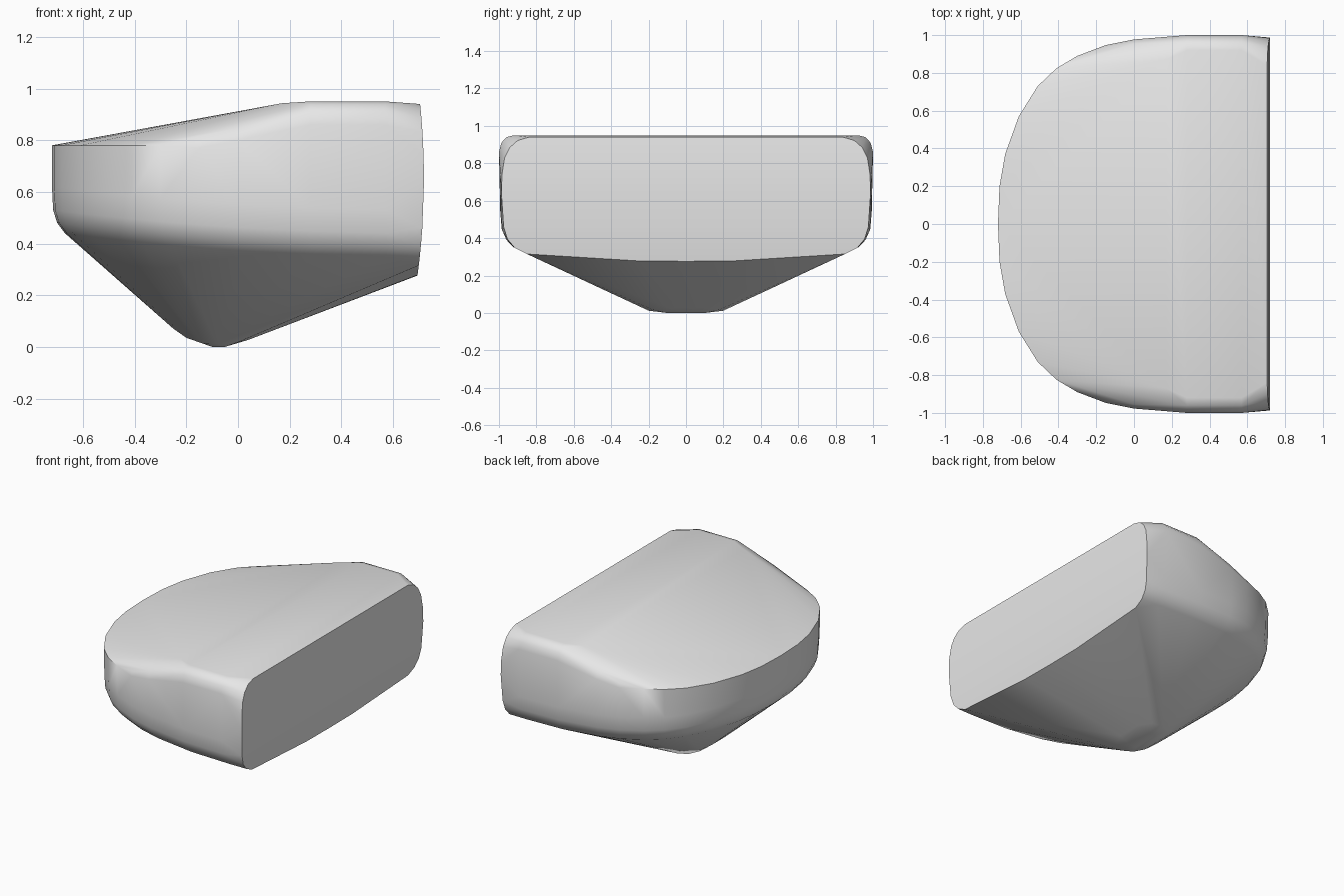
import bpy, bmesh, math

cube = bpy.data.objects.get("Cube")
if cube:
    bpy.data.objects.remove(cube)

grey = bpy.data.materials.new("light_grey")
grey.use_nodes = True
grey.diffuse_color = (0.8, 0.8, 0.8, 1)
grey.node_tree.nodes["Principled BSDF"].inputs["Base Color"].default_value = (0.8, 0.8, 0.8, 1)

points = []


def add(x, y, z):
    """Add a point and its mirror image across y."""
    points.append((x, y, z))
    if y > 0:
        points.append((x, -y, z))


# Half plan outline of the rounded wall: x, y
outline = [(-.72, 0), (-.712, .2), (-.682, .37), (-.61, .57), (-.51, .73), (-.41, .825),
           (-.3, .89), (-.15, .947), (0, .977), (.28, 1), (.57, .997)]
# Lower wall rings: x scale, y scale, height
rings = [(1, .993, .62), (.997, .985, .53), (.986, .963, .48), (.965, .925, .44)]
for x, y in outline:
    drop = .09 * (1 - ((x - .7) / 1.42) ** 2)
    for sx, sy, z in rings:
        add(.7 - (.7 - x) * sx, y * sy, z - drop)
    if x < -.25:
        add(x, y, .78)          # sharp upper rim

# Softened shoulder where the rim rises to the flat top
for p in [(-.15, .947, .77), (-.15, .935, .795), (0, .977, .8), (0, .955, .847)]:
    add(*p)
for x in (.28, .57):
    for y, z in [(.92, .95), (.96, .94), (.987, .91), (1, .86)]:
        add(x, y, z)
add(.17, .87, .943)

# Slightly bowed end face: half outline y, z
end = [(.84, .94), (.9, .922), (.942, .885), (.97, .83), (.984, .74), (.987, .64), (.975, .46),
       (.955, .395), (.915, .347), (.85, .315), (.25, .278), (0, .276)]
for y, z in end:
    add(.72 - .18 * (z - .65) ** 2, y, z)

# Rounded tip of the underside: x, half width, z
for p in [(-.25, .07, .07), (-.2, .13, .035), (-.14, .17, .014), (-.08, .2, .012),
          (-.1, .1, 0), (-.05, .1, 0), (0, .18, .018), (.04, .09, .027)]:
    add(*p)

# Skin the sections into one closed shell
bm = bmesh.new()
for p in points:
    bm.verts.new(p)
hull = bmesh.ops.convex_hull(bm, input=bm.verts[:])
loose = {v for v in hull["geom_interior"] + hull["geom_unused"]
         if isinstance(v, bmesh.types.BMVert)}
bmesh.ops.delete(bm, geom=list(loose), context="VERTS")
bmesh.ops.recalc_face_normals(bm, faces=bm.faces[:])

mesh = bpy.data.meshes.new("rounded_shell")
bm.to_mesh(mesh)
bm.free()
mesh.materials.append(grey)
shell = bpy.data.objects.new("rounded_shell", mesh)
bpy.context.collection.objects.link(shell)

bpy.ops.object.select_all(action="DESELECT")
shell.select_set(True)
bpy.context.view_layer.objects.active = shell
bpy.ops.object.shade_smooth_by_angle(angle=math.radians(35))
